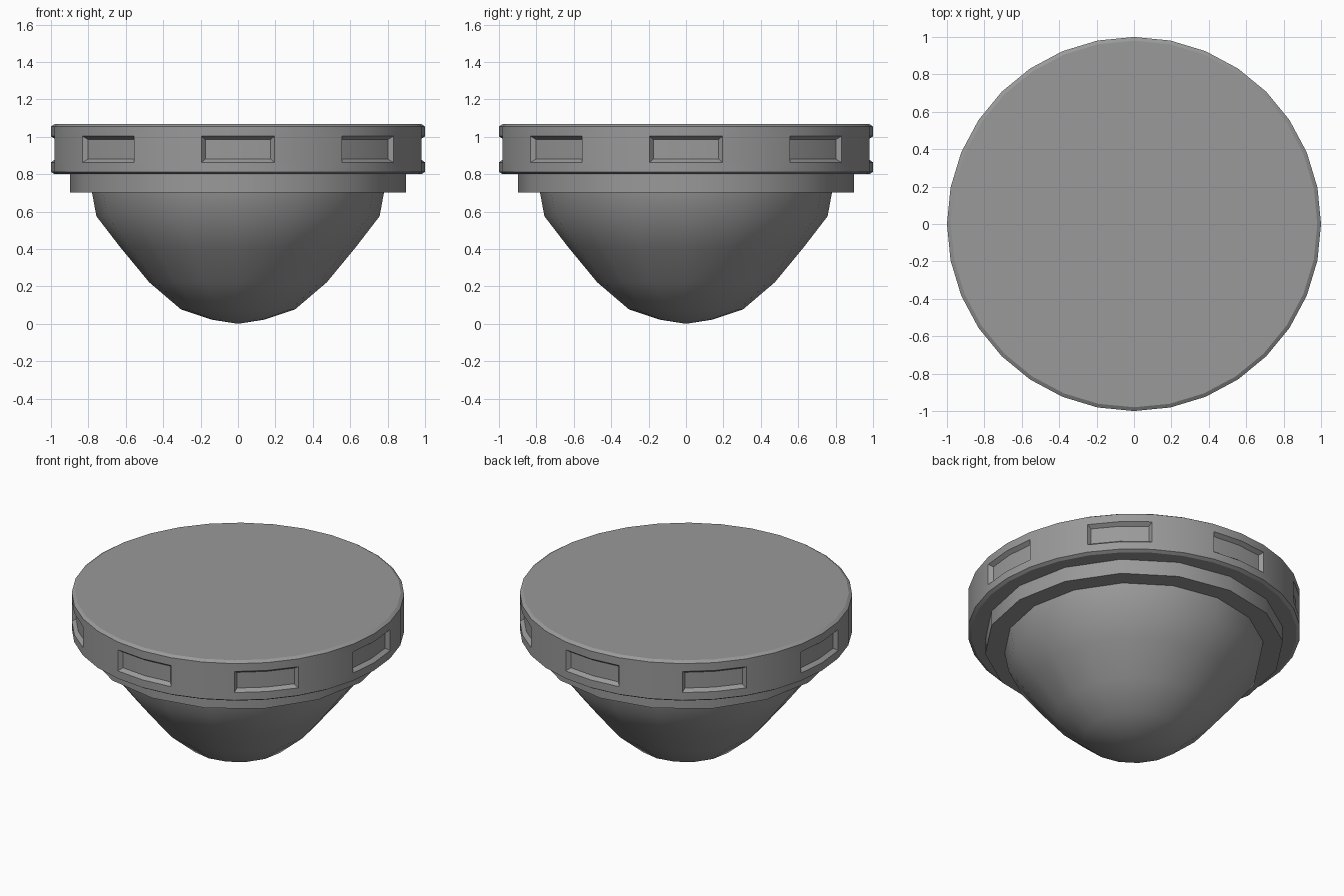
import bpy, bmesh
from math import sin, cos, pi, radians

if "Cube" in bpy.data.objects:
    bpy.data.objects.remove(bpy.data.objects["Cube"])

# Dark grey used on every part
dark_grey = bpy.data.materials.new("dark_grey")
dark_grey.diffuse_color = (0.32, 0.32, 0.32, 1)
dark_grey.use_nodes = True
dark_grey.node_tree.nodes["Principled BSDF"].inputs["Base Color"].default_value = dark_grey.diffuse_color


def lathe(name, profile, sides, edit=None):
    """Spin a bottom-to-top (radius, z) profile round z; radius 0 makes a pole, other ends are capped."""
    bm = bmesh.new()
    rings = []
    for r, z in profile:
        n = sides if r > 0 else 1
        rings.append([bm.verts.new((r * cos(2 * pi * i / sides), r * sin(2 * pi * i / sides), z))
                      for i in range(n)])
    bands = []
    for a, b in zip(rings, rings[1:]):
        band = []
        for i in range(sides):
            j = (i + 1) % sides
            corners = [a[0]] if len(a) == 1 else [a[i], a[j]]
            corners += [b[0]] if len(b) == 1 else [b[j], b[i]]
            band.append(bm.faces.new(corners))
        bands.append(band)
    if len(rings[0]) > 1:
        bm.faces.new(rings[0][::-1])
    if len(rings[-1]) > 1:
        bm.faces.new(rings[-1])
    bm.normal_update()
    if edit:
        edit(bm, bands)
    mesh = bpy.data.meshes.new(name)
    bm.to_mesh(mesh)
    bm.free()
    mesh.materials.append(dark_grey)
    obj = bpy.data.objects.new(name, mesh)
    bpy.context.collection.objects.link(obj)
    bpy.ops.object.select_all(action='DESELECT')
    obj.select_set(True)
    bpy.context.view_layer.objects.active = obj
    bpy.ops.object.shade_smooth_by_angle(angle=radians(30))
    return obj


def cut_recesses(bm, bands):
    """Eight shallow recesses, each two facets wide, in the middle band."""
    for k in range(8):
        pair = [bands[2][4 * k - 1], bands[2][4 * k]]
        bmesh.ops.inset_region(bm, faces=pair, thickness=0.018, depth=-0.025, use_even_offset=True)


# Wide chamfered rim with recesses
lathe("rim_disc", [(0.98, 0.80), (1, 0.812), (1, 0.863), (1, 1.003), (1, 1.055), (0.98, 1.068)],
      32, cut_recesses)

# Stepped collar below the rim
lathe("collar", [(0.898, 0.703), (0.898, 0.802)], 16)

# Rounded dome hanging from the collar
lathe("dome", [(0, 0), (0.14, 0.022), (0.305, 0.077), (0.475, 0.222), (0.63, 0.41),
               (0.757, 0.575), (0.782, 0.71)], 16)
